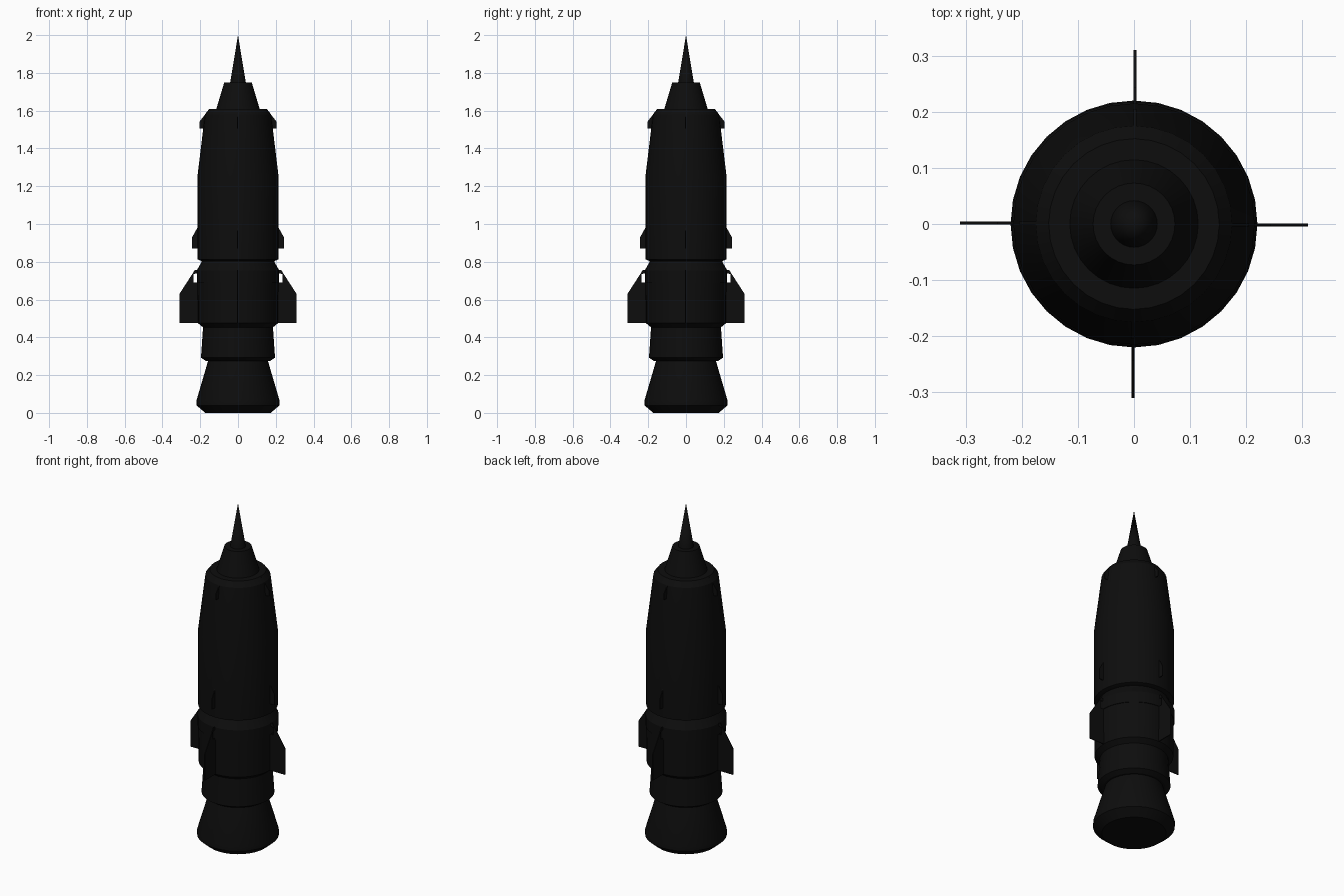
import bpy, bmesh, math

if "Cube" in bpy.data.objects:
    bpy.data.objects.remove(bpy.data.objects["Cube"])

SIDES = 32
black = bpy.data.materials.new("matte_black")
black.diffuse_color = (0.004, 0.004, 0.004, 1)
black.use_nodes = True
black.node_tree.nodes["Principled BSDF"].inputs["Base Color"].default_value = black.diffuse_color


def finish(name, bm):
    bmesh.ops.recalc_face_normals(bm, faces=bm.faces)
    mesh = bpy.data.meshes.new(name)
    bm.to_mesh(mesh)
    bm.free()
    mesh.materials.append(black)
    obj = bpy.data.objects.new(name, mesh)
    bpy.context.collection.objects.link(obj)
    return obj


def lathe(name, profile):
    """Revolve (radius, z) points into a closed solid."""
    bm = bmesh.new()
    rings = []
    for r, z in profile:
        n = 1 if r == 0 else SIDES
        rings.append([bm.verts.new((r * math.cos(2 * math.pi * i / SIDES),
                                    r * math.sin(2 * math.pi * i / SIDES), z))
                      for i in range(n)])
    for a, b in zip(rings, rings[1:]):
        for i in range(SIDES):
            j = (i + 1) % SIDES
            if len(b) == 1:
                bm.faces.new((a[i], a[j], b[0]))
            else:
                bm.faces.new((a[i], a[j], b[j], b[i]))
    for ring in (rings[0], rings[-1]):
        if len(ring) > 1:
            bm.faces.new(ring)
    obj = finish(name, bm)
    bpy.ops.object.select_all(action='DESELECT')
    obj.select_set(True)
    bpy.context.view_layer.objects.active = obj
    bpy.ops.object.shade_smooth_by_angle(angle=math.radians(25))


def fins(name, outline, thick=0.005):
    """Four thin plates from an (r, z) outline, one on each axis."""
    for k in range(4):
        bm = bmesh.new()
        face = bm.faces.new([bm.verts.new((r, -thick / 2 - 0.002, z)) for r, z in outline])
        ext = bmesh.ops.extrude_face_region(bm, geom=[face])
        moved = [v for v in ext["geom"] if isinstance(v, bmesh.types.BMVert)]
        bmesh.ops.translate(bm, verts=moved, vec=(0, thick, 0))
        obj = finish(f"{name}_{k + 1}", bm)
        obj.rotation_euler.z = k * math.pi / 2


# Engine skirt and stages
lathe("engine_skirt", [(0.173, 0), (0.22, 0.04), (0.22, 0.065), (0.157, 0.28)])
lathe("lower_stage", [(0.17, 0.275), (0.196, 0.292), (0.185, 0.455)])
lathe("fin_band", [(0.182, 0.45), (0.212, 0.475), (0.214, 0.69)])
lathe("upper_band", [(0.218, 0.69), (0.218, 0.755), (0.192, 0.80), (0.192, 0.815)])
lathe("main_body", [(0.195, 0.805), (0.215, 0.813), (0.215, 1.25),
                    (0.175, 1.58), (0.152, 1.61)])

# Nose
lathe("nose_cone", [(0.116, 1.605), (0.073, 1.748)])
lathe("nose_spike", [(0.042, 1.745), (0, 2.0)])

# Fins
fins("large_fin", [(0.20, 0.475), (0.31, 0.475), (0.31, 0.63), (0.228, 0.757),
                   (0.20, 0.757), (0.20, 0.742), (0.236, 0.735),
                   (0.236, 0.69), (0.20, 0.69)])
fins("middle_fin", [(0.20, 0.87), (0.243, 0.87), (0.243, 0.93), (0.212, 0.985), (0.20, 0.985)])
fins("top_fin", [(0.14, 1.505), (0.205, 1.505), (0.205, 1.54), (0.152, 1.61), (0.14, 1.61)])
